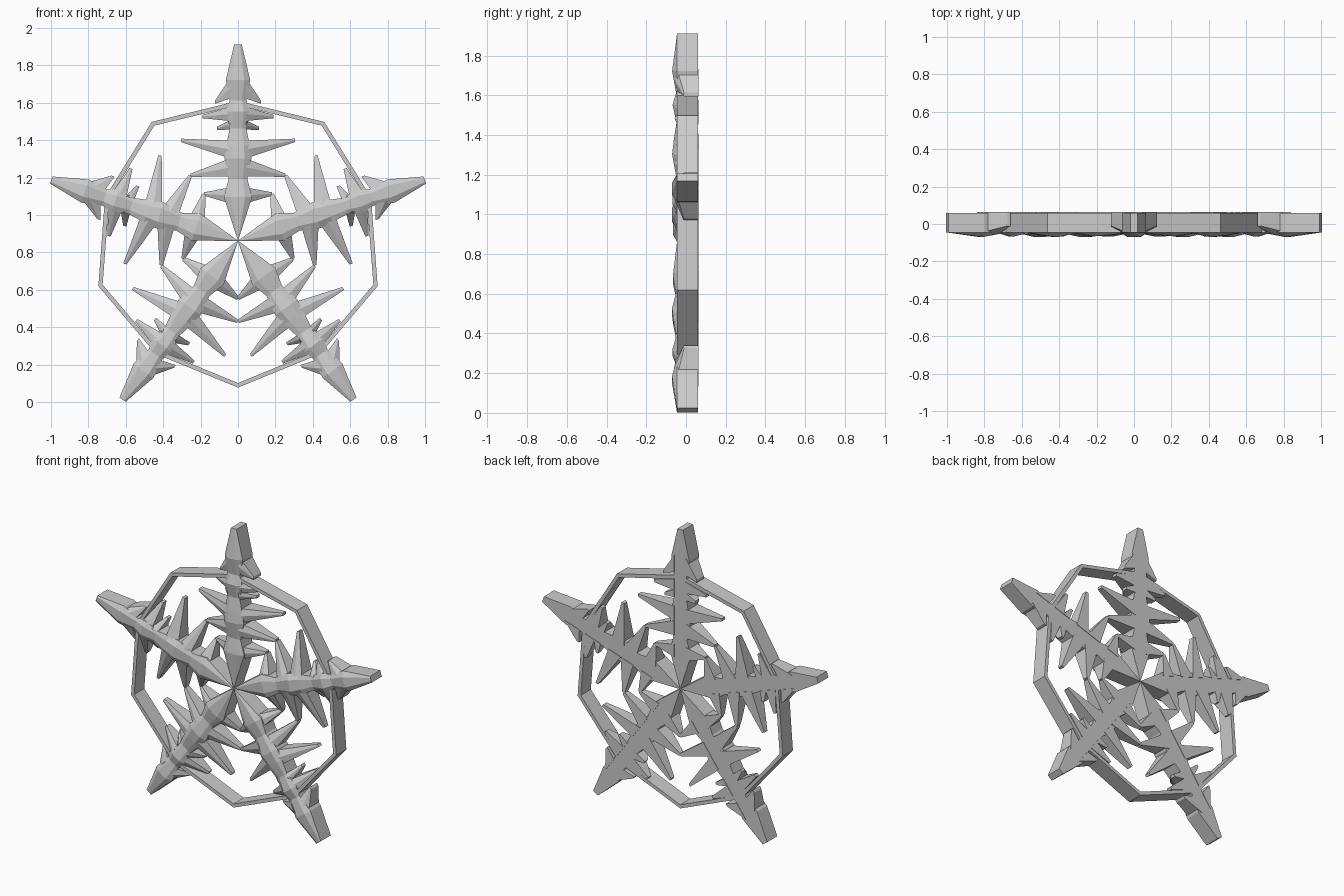
import bpy, bmesh, math
from mathutils import Matrix, Vector

if "Cube" in bpy.data.objects:
    bpy.data.objects.remove(bpy.data.objects["Cube"])

CENTRE = 0.862
BACK, SIDE = 0.06, -0.045


def finish(name, bm, angle=0.0):
    bmesh.ops.remove_doubles(bm, verts=bm.verts, dist=1e-5)
    bmesh.ops.dissolve_degenerate(bm, edges=bm.edges, dist=1e-5)
    bmesh.ops.recalc_face_normals(bm, faces=bm.faces)
    mat = Matrix.Translation((0, 0, CENTRE)) @ Matrix.Rotation(angle, 4, 'Y')
    bmesh.ops.transform(bm, matrix=mat, verts=bm.verts)
    me = bpy.data.meshes.new(name)
    bm.to_mesh(me)
    bm.free()
    ob = bpy.data.objects.new(name, me)
    bpy.context.collection.objects.link(ob)
    return ob


def loft(bm, sections, closed=False):
    """Skin equal-length cross-sections into a solid."""
    rings = [[bm.verts.new(p) for p in s] for s in sections]
    n = len(rings[0])
    pairs = list(zip(rings, rings[1:]))
    if closed:
        pairs.append((rings[-1], rings[0]))
    for a, b in pairs:
        for i in range(n):
            j = (i + 1) % n
            bm.faces.new((a[i], a[j], b[j], b[i]))
    if not closed:
        bm.faces.new(rings[0])
        bm.faces.new(rings[-1])


# spine of one arm: distance from centre, half width, front ridge depth
SPINE = [(0.0, 0.0005, -0.045), (0.235, 0.076, -0.066), (0.33, 0.05, -0.05),
         (0.44, 0.072, -0.07), (0.51, 0.062, -0.062), (0.60, 0.045, -0.048),
         (0.69, 0.06, -0.068), (0.75, 0.045, -0.05), (0.86, 0.065, -0.07),
         (1.05, 0.02, -0.045)]

# side spikes: base start, base end, tip distance, tip half span, tip front depth
SPIKES = [(0.20, 0.285, 0.25, 0.182, 0.03),
          (0.345, 0.44, 0.35, 0.253, 0.03),
          (0.44, 0.535, 0.537, 0.305, 0.03),
          (0.595, 0.645, 0.60, 0.113, 0.03),
          (0.64, 0.715, 0.664, 0.19, 0.03),
          (0.76, 0.87, 0.742, 0.122, -0.01)]


def spine_section(r, w, f):
    h = w * 0.5
    return [(-w, BACK, r), (-w, SIDE, r), (-h, f, r), (h, f, r), (w, SIDE, r), (w, BACK, r)]


def spike(bm, s, a, b, tip, span, front):
    m, base, t = (a + b) / 2, 0.042, 0.009
    back = BACK + 0.003
    # a shallow ridge runs along the front of each spike
    inner = [(s * base, back, a), (s * base, SIDE, a), (s * base, SIDE - 0.012, m),
             (s * base, SIDE, b), (s * base, back, b)]
    outer = [(s * span, back, tip - t), (s * span, front, tip - t), (s * span, front - 0.004, tip),
             (s * span, front, tip + t), (s * span, back, tip + t)]
    loft(bm, [inner, outer])


# five arms with their side spikes
for k in range(5):
    bm = bmesh.new()
    loft(bm, [spine_section(*p) for p in SPINE])
    for spec in SPIKES:
        for s in (-1, 1):
            spike(bm, s, *spec)
    finish(f"snowflake_arm_{k + 1}", bm, k * math.tau / 5)

# thin ten-sided band joining the arms
bm = bmesh.new()
sections = []
for i in range(10):
    a = i * math.tau / 10
    ro = 0.785 if i % 2 else 0.748
    ri = ro - 0.024
    d = Vector((math.sin(a), 0, math.cos(a)))
    sections.append([d * ro + Vector((0, BACK, 0)), d * ro + Vector((0, SIDE, 0)),
                     d * ri + Vector((0, SIDE, 0)), d * ri + Vector((0, BACK, 0))])
loft(bm, sections, closed=True)
finish("ring_band", bm)
